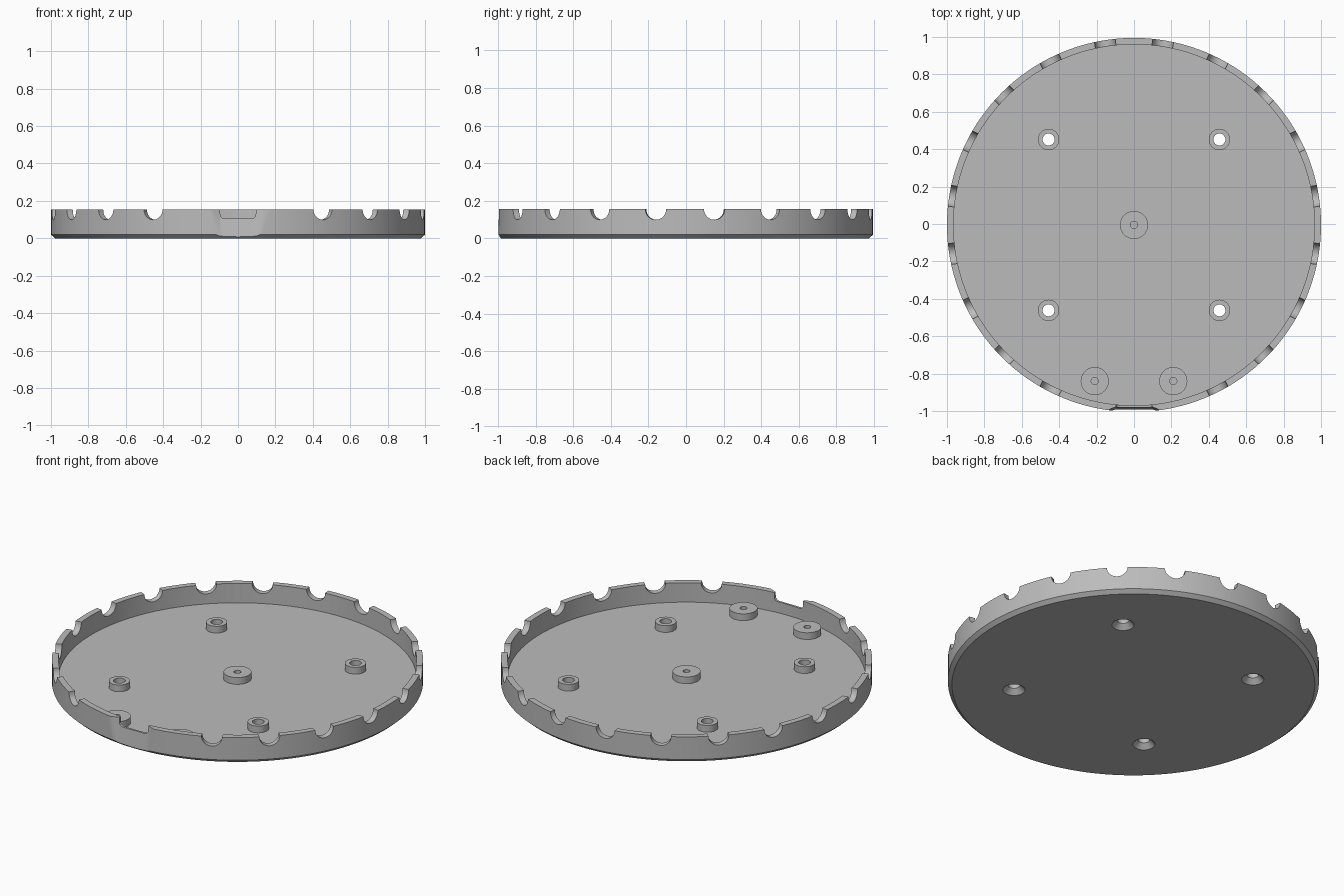
import bpy, bmesh, math
from mathutils import Matrix, Vector

cube = bpy.data.objects.get("Cube")
if cube:
    bpy.data.objects.remove(cube, do_unlink=True)

HEIGHT, FLOOR, BOSS_TOP = 0.155, 0.04, 0.08
SHIFT = -0.005  # the flattened front moves the centre slightly

grey = bpy.data.materials.new("plain grey")
grey.use_nodes = True
colour = (0.5, 0.5, 0.5, 1)
grey.diffuse_color = colour
grey.node_tree.nodes["Principled BSDF"].inputs["Base Color"].default_value = colour


def finish(name, bm, helper=False):
    bmesh.ops.recalc_face_normals(bm, faces=bm.faces)
    mesh = bpy.data.meshes.new(name)
    bm.to_mesh(mesh)
    bm.free()
    mesh.materials.append(grey)
    obj = bpy.data.objects.new(name, mesh)
    bpy.context.collection.objects.link(obj)
    obj.hide_render = helper
    return obj


def lathe(name, profile, x=0, y=0, sides=48, helper=False):
    """Turn an (r, z) profile around a vertical axis at x, y."""
    bm = bmesh.new()
    verts = [bm.verts.new((r, 0, z)) for r, z in profile]
    edges = [bm.edges.new(pair) for pair in zip(verts, verts[1:])]
    bmesh.ops.spin(bm, geom=verts + edges, cent=(0, 0, 0), axis=(0, 0, 1),
                   angle=math.tau, steps=sides, use_duplicate=False)
    bmesh.ops.remove_doubles(bm, verts=bm.verts, dist=1e-5)
    bmesh.ops.translate(bm, verts=bm.verts, vec=(x, y, 0))
    return finish(name, bm, helper)


def shade(obj):
    bpy.ops.object.select_all(action='DESELECT')
    obj.select_set(True)
    bpy.context.view_layer.objects.active = obj
    bpy.ops.object.shade_smooth_by_angle(angle=math.radians(30))


# Dish with chamfered foot and thin upright wall
tray = lathe("tray", [(0, 0), (0.978, 0), (1, 0.02), (1, HEIGHT),
                      (0.965, HEIGHT), (0.965, FLOOR), (0, FLOOR)], sides=144)
cutters = []

# Scalloped rim: radial round cutters, skipping the two beside the front
bm = bmesh.new()
for i in range(20):
    angle = math.radians(9 + 18 * i)
    if math.sin(angle) < -0.97:
        continue
    place = (Matrix.Rotation(angle, 4, 'Z') @ Matrix.Translation((0.98, 0, HEIGHT))
             @ Matrix.Rotation(math.pi / 2, 4, 'Y'))
    bmesh.ops.create_cone(bm, cap_ends=True, segments=40, radius1=0.056,
                          radius2=0.056, depth=0.16, matrix=place)
cutters.append(finish("rim_scallop_cutter", bm, True))

# Front cable notch with rounded lower corners
bm = bmesh.new()
outline = [(0.095, 0.2)]
for side in (1, -1):
    steps = range(9) if side == 1 else range(8, -1, -1)
    for k in steps:
        a = k * math.pi / 16
        outline.append((side * (0.07 + 0.025 * math.cos(a)), 0.13 - 0.025 * math.sin(a)))
outline.append((-0.095, 0.2))
face = bm.faces.new([bm.verts.new((x, -1.1, z)) for x, z in outline])
moved = bmesh.ops.extrude_face_region(bm, geom=[face])["geom"]
bmesh.ops.translate(bm, vec=(0, 0.2, 0),
                    verts=[v for v in moved if isinstance(v, bmesh.types.BMVert)])
cutters.append(finish("cable_notch_cutter", bm, True))

# Shallow tapered recess on the outside of the notch
bm = bmesh.new()
for side in (-1, 1):
    for x, y, z in ((0.09, -0.966, 0.2), (0.1, -0.99, -0.02),
                    (0.26, -1.05, 0.2), (0.26, -1.05, -0.02)):
        bm.verts.new((side * x, y, z))
bmesh.ops.convex_hull(bm, input=bm.verts)
cutters.append(finish("front_recess_cutter", bm, True))

# Four standoffs over countersunk screw holes
for i in range(4):
    a = math.pi / 4 + i * math.pi / 2
    x, y = 0.646 * math.cos(a), 0.646 * math.sin(a)
    cutters.append(lathe("screw_hole_cutter",
                         [(0, -0.01), (0.06, -0.01), (0.06, 0), (0.032, 0.028),
                          (0.032, 0.1), (0, 0.1)], x, y, helper=True))
    shade(lathe("screw_standoff", [(0.057, FLOOR), (0.057, BOSS_TOP),
                                   (0.032, BOSS_TOP), (0.032, FLOOR)], x, y))

# Centre boss and two front bosses with blind pilot holes
for name, x, y in (("centre_boss", 0, 0), ("front_left_boss", 0.21, -0.835),
                   ("front_right_boss", -0.21, -0.835)):
    shade(lathe(name, [(0.075, FLOOR), (0.075, BOSS_TOP), (0.019, BOSS_TOP),
                       (0.019, 0.045), (0, 0.045)], x, y))

# Cut the tray, then discard the cutters
for cutter in cutters:
    mod = tray.modifiers.new(cutter.name, 'BOOLEAN')
    mod.operation = 'DIFFERENCE'
    mod.solver = 'EXACT'
    mod.object = cutter
    bpy.ops.object.select_all(action='DESELECT')
    bpy.context.view_layer.objects.active = tray
    tray.select_set(True)
    bpy.ops.object.modifier_apply(modifier=mod.name)
    bpy.data.objects.remove(cutter, do_unlink=True)
shade(tray)

for obj in bpy.context.collection.objects:
    if obj.type == 'MESH':
        obj.location.y += SHIFT
